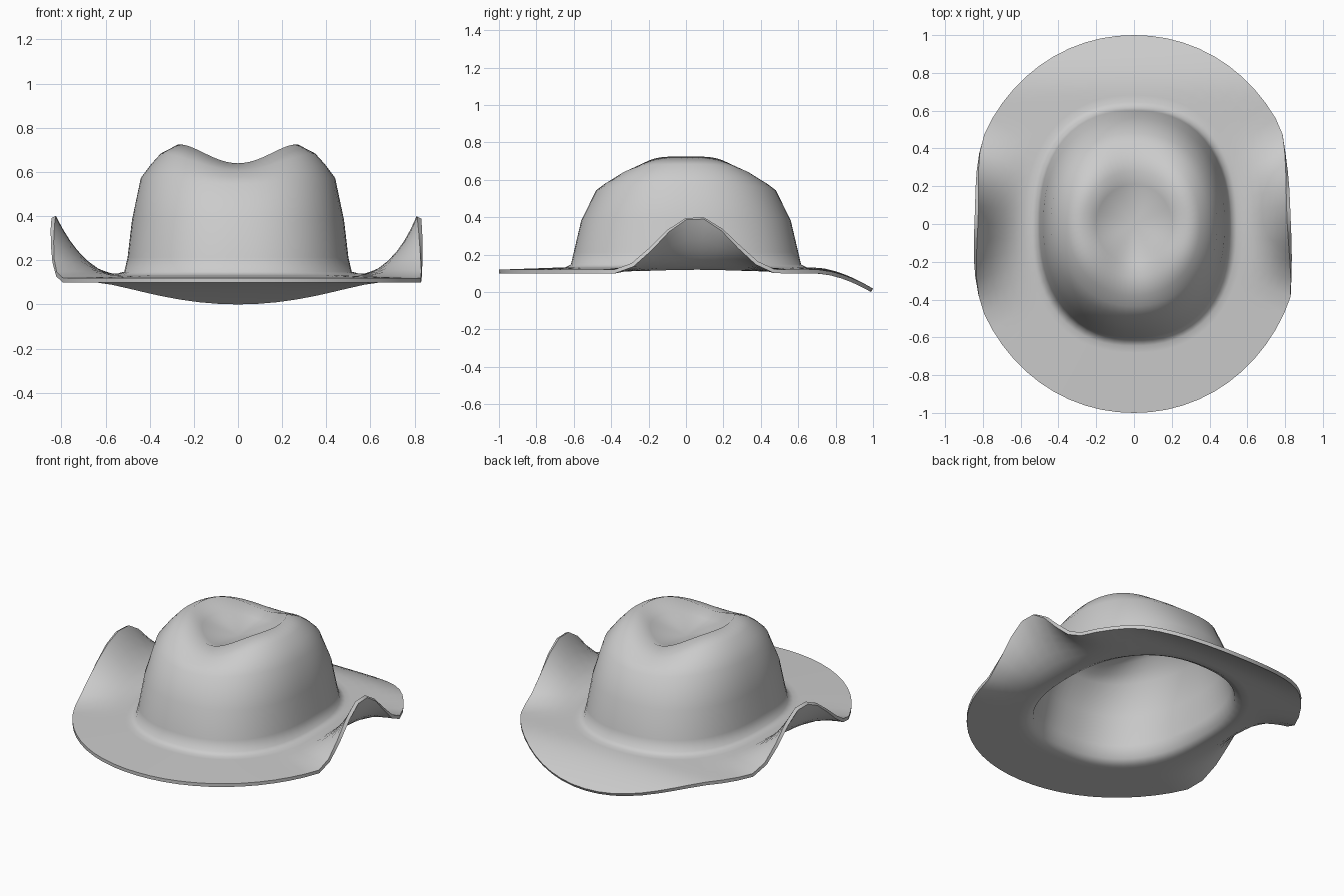
import bpy, bmesh, math

if "Cube" in bpy.data.objects:
    bpy.data.objects.remove(bpy.data.objects["Cube"])

SEG = 64

def ring_xy(a, b, n, k):
    """Point k of a superellipse with half-widths a, b (evenly spread), and a side weight."""
    t = 2 * math.pi * k / SEG
    c, s = math.cos(t), math.sin(t)
    r = (abs(c) ** n + abs(s) ** n) ** (-1 / n)
    return a * r * c, b * r * s, 1 - s ** 4

def side_bump(x, y, power=2.0):
    """Height factor of the rolled-up side; the left roll reaches further forward."""
    d = y - 0.05
    u = d / ((0.54 if x < 0 else 0.44) if d < 0 else 0.45)
    return math.cos(u * math.pi / 2) ** power if abs(u) < 1 else 0.0

# Crown rings: half-width x, half-length y, exponent, z at sides, z at front/back
crown = [
    (0.20, 0.21, 2.0, 0.665, 0.618),
    (0.27, 0.28, 2.0, 0.732, 0.646),
    (0.35, 0.38, 2.1, 0.69, 0.615),
    (0.395, 0.435, 2.15, 0.64, 0.585),
    (0.44, 0.48, 2.2, 0.58, 0.552),
    (0.48, 0.56, 2.3, 0.39, 0.39),
    (0.50, 0.60, 2.35, 0.22, 0.22),
    (0.515, 0.615, 2.35, 0.155, 0.155),
]
# Brim: fraction of the way from crown to outer edge
brim = [0.04, 0.14, 0.3, 0.45, 0.6, 0.73, 0.86, 0.95, 1.0]

bm = bmesh.new()
tip = bm.verts.new((0, 0, 0.6))
rings = []
for a, b, n, zs, zf in crown:
    ring = []
    for k in range(SEG):
        x, y, w = ring_xy(a, b, n, k)
        ring.append(bm.verts.new((x, y, zf + (zs - zf) * w)))
    rings.append(ring)

for s in brim:
    ring = []
    for k in range(SEG):
        x, y, w = ring_xy(0.53 + 0.365 * s, 0.63 + 0.37 * s, 2.35 - 0.3 * s, k)
        z = 0.14 - 0.013 * s
        # Rolled-up sides
        t = max(0.0, (s - 0.12) / 0.88)
        bump = side_bump(x, y)
        z += 0.278 * t ** 1.5 * bump + 0.008 * bump
        if x < 0:
            x += 0.07 * t ** 2 * side_bump(x, y, 1.6)
        else:
            x -= 0.085 * t ** 2 * side_bump(x, y, 1.0)
        # Drooping back
        z -= 0.102 * max(0.0, (y - 0.7) / 0.3) ** 1.7
        ring.append(bm.verts.new((x, y, z)))
    rings.append(ring)

# Skin the rings
for k in range(SEG):
    j = (k + 1) % SEG
    bm.faces.new((tip, rings[0][k], rings[0][j]))
    for r0, r1 in zip(rings, rings[1:]):
        bm.faces.new((r0[k], r1[k], r1[j], r0[j]))
bm.normal_update()

mesh = bpy.data.meshes.new("hat")
bm.to_mesh(mesh)
bm.free()
hat = bpy.data.objects.new("hat", mesh)
bpy.context.collection.objects.link(hat)

# Felt thickness
solid = hat.modifiers.new("thickness", 'SOLIDIFY')
solid.thickness = 0.021
solid.offset = -1

bpy.context.view_layer.objects.active = hat
hat.select_set(True)
bpy.ops.object.modifier_apply(modifier=solid.name)
bpy.ops.object.shade_smooth_by_angle(angle=math.radians(75))

# Rest on the ground
low = min(v.co.z for v in hat.data.vertices)
for v in hat.data.vertices:
    v.co.z -= low
